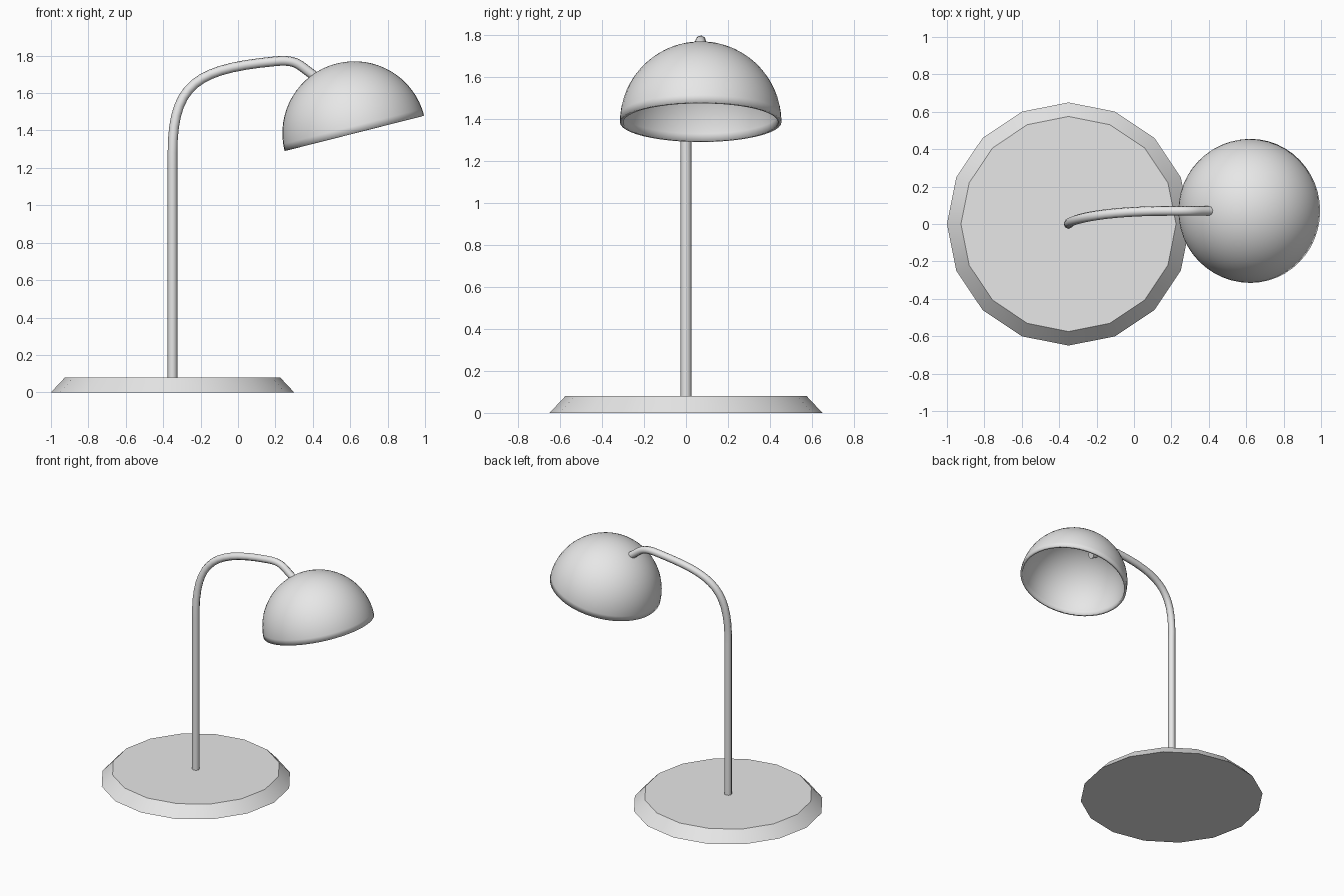
import bpy, bmesh, math
from mathutils import Vector

if "Cube" in bpy.data.objects:
    bpy.data.objects.remove(bpy.data.objects["Cube"], do_unlink=True)

# Single painted finish
grey = bpy.data.materials.new("light grey")
grey.use_nodes = True
colour = (0.8, 0.8, 0.8, 1)
grey.diffuse_color = colour
grey.node_tree.nodes["Principled BSDF"].inputs["Base Color"].default_value = colour

POLE_X = -0.35


def add(name, data):
    ob = bpy.data.objects.new(name, data)
    bpy.context.collection.objects.link(ob)
    data.materials.append(grey)
    return ob


def mesh_from(name, bm):
    me = bpy.data.meshes.new(name)
    bm.to_mesh(me)
    bm.free()
    return add(name, me)


def smooth(ob, angle):
    bpy.ops.object.select_all(action='DESELECT')
    ob.select_set(True)
    bpy.context.view_layer.objects.active = ob
    bpy.ops.object.shade_smooth_by_angle(angle=math.radians(angle))


# Base: sixteen-sided disc with sloping edge
bm = bmesh.new()
bmesh.ops.create_cone(bm, cap_ends=True, segments=16, radius1=0.65, radius2=0.575, depth=0.08)
base = mesh_from("base", bm)
base.location = (POLE_X, 0, 0.04)
smooth(base, 30)

# Arm: round tube rising, bending over and dropping into the shade
# Each entry: point, incoming handle, outgoing handle
path = [
    ((POLE_X, 0, 0.04), (POLE_X, 0, 0), (POLE_X, 0, 0.4)),
    ((POLE_X, 0, 1.28), (POLE_X, 0, 1), (POLE_X, 0.015, 1.65)),
    ((0.2, 0.07, 1.77), (-0.22, 0.07, 1.73), (0.34, 0.07, 1.785)),
    ((0.46, 0.07, 1.66), (0.33, 0.07, 1.73), (0.5, 0.07, 1.64)),
]
cu = bpy.data.curves.new("arm", 'CURVE')
cu.dimensions = '3D'
cu.bevel_depth = 0.026
cu.bevel_resolution = 2
cu.resolution_u = 14
cu.use_fill_caps = True
spline = cu.splines.new('BEZIER')
spline.bezier_points.add(len(path) - 1)
for p, (co, left, right) in zip(spline.bezier_points, path):
    p.handle_left_type = p.handle_right_type = 'FREE'
    p.co, p.handle_left, p.handle_right = Vector(co), Vector(left), Vector(right)
add("arm", cu)

# Shade: tilted thin-walled hemisphere, open below
bm = bmesh.new()
bmesh.ops.create_uvsphere(bm, u_segments=48, v_segments=32, radius=0.385)
bmesh.ops.delete(bm, geom=[v for v in bm.verts if v.co.z < -0.001], context='VERTS')
shade = mesh_from("shade", bm)
shade.location = (0.622, 0.07, 1.385)
shade.rotation_euler.y = math.radians(-14.2)
smooth(shade, 40)
wall = shade.modifiers.new("wall", 'SOLIDIFY')
wall.thickness = 0.016
wall.offset = -1
